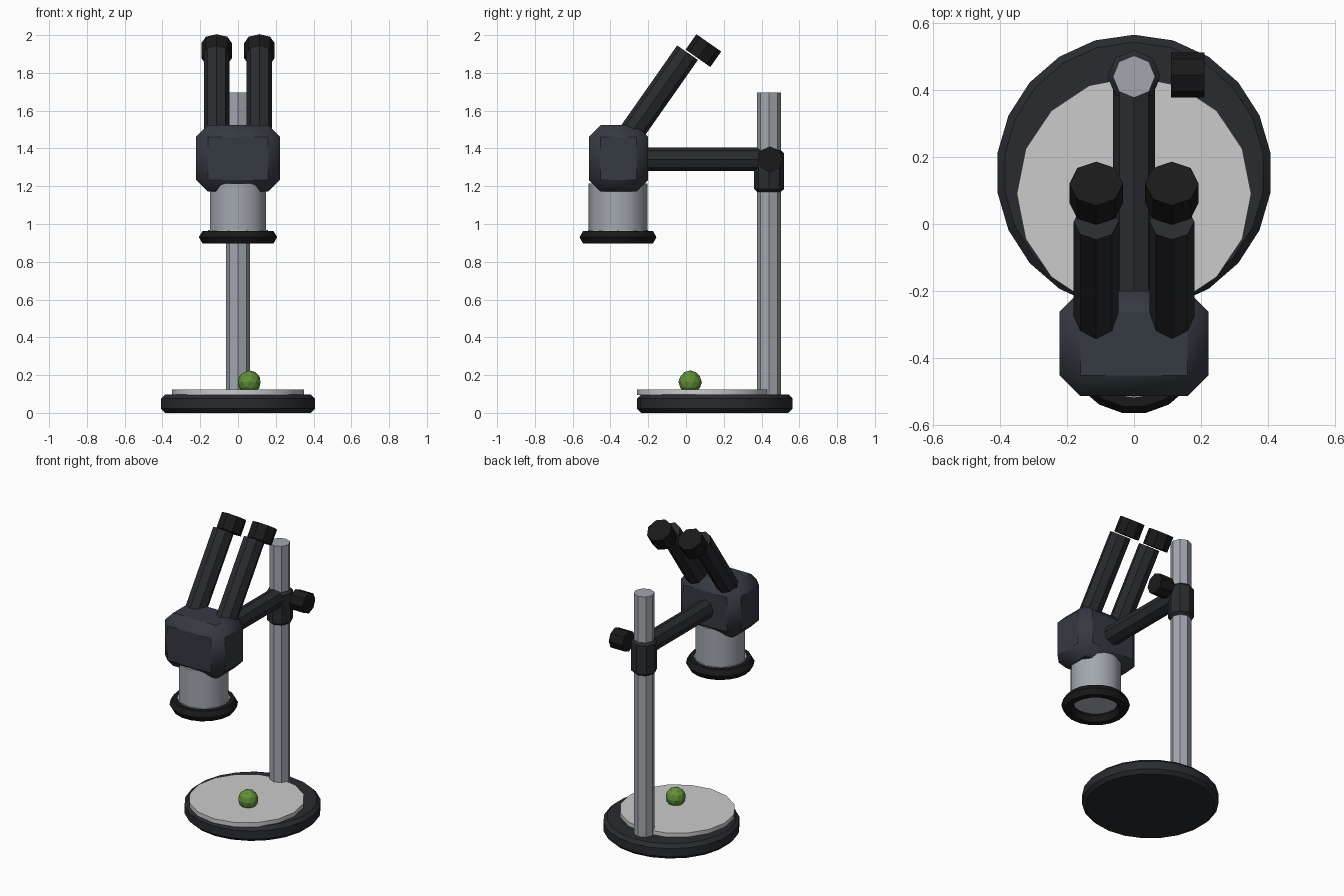
import bpy
from math import radians, sin, cos, pi

if "Cube" in bpy.data.objects:
    bpy.data.objects.remove(bpy.data.objects["Cube"])


def material(name, r, g, b):
    m = bpy.data.materials.new(name)
    m.diffuse_color = (r, g, b, 1)
    m.use_nodes = True
    m.node_tree.nodes["Principled BSDF"].inputs["Base Color"].default_value = m.diffuse_color
    return m


DARK = material("dark_paint", 0.022, 0.024, 0.029)
BLACK = material("black_rubber", 0.010, 0.010, 0.011)
BODY = material("body_paint", 0.036, 0.041, 0.054)
METAL = material("brushed_metal", 0.36, 0.39, 0.43)
PLATE = material("stage_white", 0.72, 0.73, 0.73)
GLASS = material("lens_glass", 0.45, 0.47, 0.52)
GREEN = material("sample_green", 0.12, 0.28, 0.04)


def finish(name, mat, bevel=0, smooth=40):
    ob = bpy.context.object
    ob.name = name
    ob.data.materials.append(mat)
    if bevel:
        bpy.ops.object.transform_apply(location=False, rotation=False, scale=True)
        mod = ob.modifiers.new("chamfer", 'BEVEL')
        mod.width = bevel
        mod.segments = 1
        mod.limit_method = 'ANGLE'
        mod.angle_limit = radians(60)
        bpy.ops.object.modifier_apply(modifier=mod.name)
    if smooth:
        bpy.ops.object.shade_smooth_by_angle(angle=radians(smooth))
    return ob


def cyl(name, sides, radius, depth, loc, mat, rot=(0, 0, 0), bevel=0):
    bpy.ops.mesh.primitive_cylinder_add(vertices=sides, radius=radius, depth=depth,
                                        location=loc, rotation=rot)
    return finish(name, mat, bevel)


# Base, stage plate and sample
cyl("base", 22, 0.412, 0.098, (0, 0.153, 0.049), DARK, bevel=0.022)
cyl("stage_plate", 16, 0.35, 0.03, (0, 0.09, 0.11), PLATE)
bpy.ops.mesh.primitive_ico_sphere_add(subdivisions=2, radius=0.062, location=(0.06, 0.022, 0.163))
finish("sample", GREEN, smooth=0)

# Column, clamp, knob and arm
cyl("column", 8, 0.063, 1.62, (0, 0.44, 0.885), METAL)
cyl("clamp", 8, 0.079, 0.24, (0, 0.44, 1.28), DARK, bevel=0.025)
cyl("clamp_knob", 8, 0.067, 0.10, (0.16, 0.445, 1.343), BLACK, (0, pi / 2, pi / 8 * 0))
cyl("arm", 8, 0.062, 0.70, (0, 0.09, 1.342), DARK, (pi / 2, 0, 0))

# Head with chamfered edges
bpy.ops.mesh.primitive_cube_add(size=1, location=(0, -0.357, 1.347))
bpy.context.object.scale = (0.444, 0.314, 0.352)
finish("head", BODY, bevel=0.062)

# Objective barrel, lens and rubber ring
cyl("objective_barrel", 10, 0.157, 0.255, (0, -0.36, 1.087), METAL)
cyl("lens", 20, 0.158, 0.02, (0, -0.36, 0.957), GLASS)
bpy.ops.mesh.primitive_torus_add(major_segments=18, minor_segments=6, major_radius=0.168,
                                 minor_radius=0.039, location=(0, -0.36, 0.93))
finish("lens_ring", BLACK)

# Tilted eyepiece tubes and eyecups, one pair per side
TILT = radians(35)


def along(p, d):
    """Point moved from (x, y, z) by d along the tube axis."""
    return (p[0], p[1] + d * sin(TILT), p[2] + d * cos(TILT))


for side, x in (("left", -0.113), ("right", 0.113)):
    cyl(side + "_eyepiece_tube", 8, 0.067, 0.56, along((x, 0.008, 1.907), -0.28),
        DARK, (-TILT, 0, 0))
    cyl(side + "_eyecup", 8, 0.080, 0.10, (x, 0.092, 1.918), BLACK, (-TILT, 0, 0))
